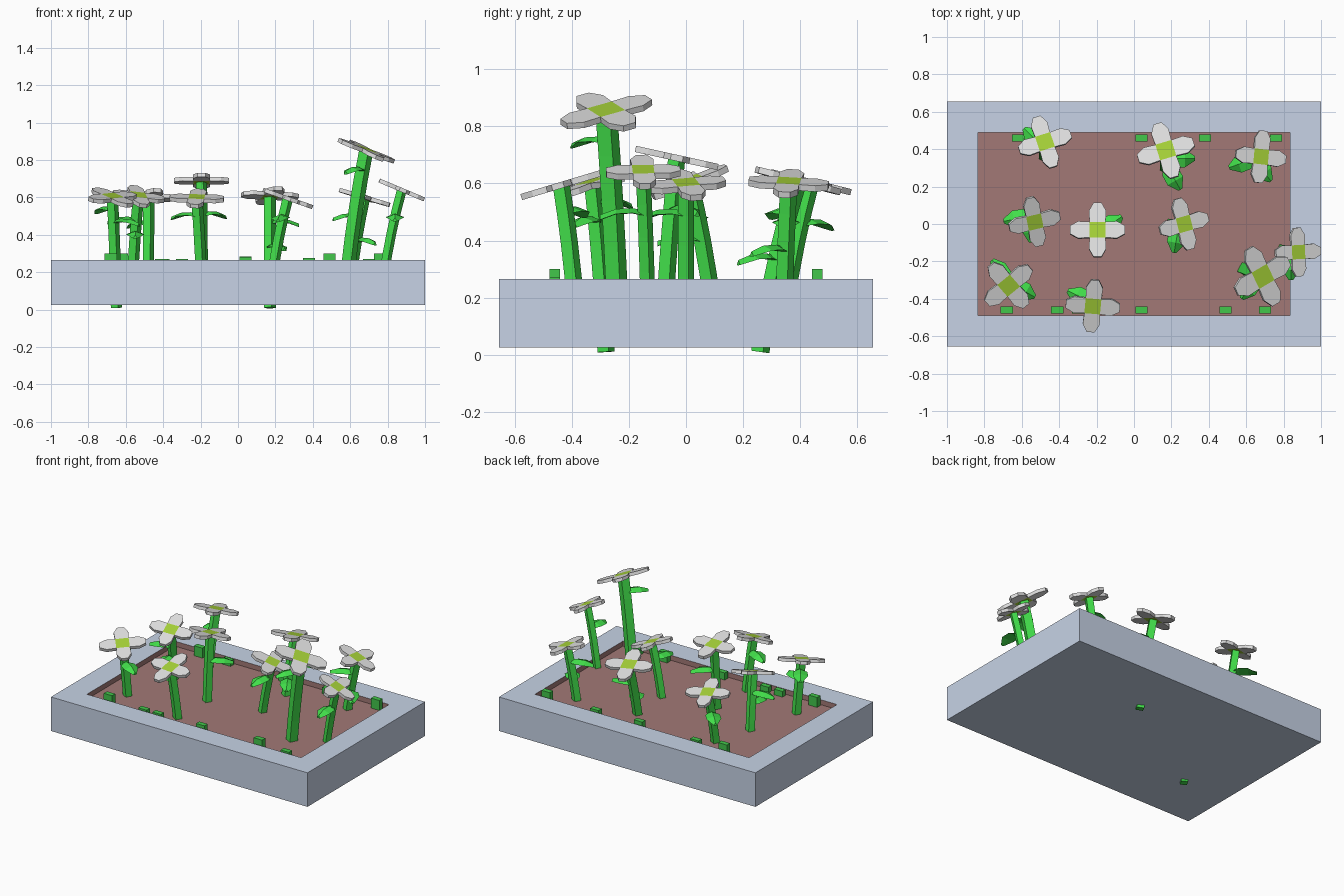
import bpy, bmesh, math
from mathutils import Vector, Matrix

if "Cube" in bpy.data.objects:
    bpy.data.objects.remove(bpy.data.objects["Cube"])

def material(name, rgb):
    m = bpy.data.materials.new(name)
    m.diffuse_color = (*rgb, 1)
    m.use_nodes = True
    m.node_tree.nodes["Principled BSDF"].inputs["Base Color"].default_value = m.diffuse_color
    return m

STONE = material("grey blue stone", (0.57, 0.65, 0.79))
SOIL = material("brown soil", (0.36, 0.19, 0.18))
GREEN = material("leaf green", (0.055, 0.75, 0.07))
SPROUT = material("sprout green", (0.055, 0.57, 0.07))
PETAL = material("pale petal", (0.74, 0.74, 0.74))
CENTRE = material("yellow green centre", (0.38, 0.64, 0.04))
UP = Vector((0, 0, 1))

def finish(bm, name, *mats):
    bmesh.ops.recalc_face_normals(bm, faces=bm.faces)
    me = bpy.data.meshes.new(name)
    bm.to_mesh(me)
    bm.free()
    for m in mats:
        me.materials.append(m)
    ob = bpy.data.objects.new(name, me)
    bpy.context.collection.objects.link(ob)
    return ob

def box(bm, centre, size):
    bmesh.ops.create_cube(bm, size=1, matrix=Matrix.Translation(centre) @ Matrix.Diagonal((*size, 1)))

def prism(bm, pts, thick, mat=0):
    """Closed plate under a list of top outline points."""
    top = [bm.verts.new(p) for p in pts]
    low = [bm.verts.new(Vector(p) - UP * thick) for p in pts]
    n = len(pts)
    fs = [bm.faces.new(top), bm.faces.new(low[::-1])]
    fs += [bm.faces.new((top[i], low[i], low[(i + 1) % n], top[(i + 1) % n])) for i in range(n)]
    for f in fs:
        f.material_index = mat

# Planter: block with inset soil bed
bm = bmesh.new()
box(bm, (0, 0, 0.145), (2, 1.31, 0.24))
top = max(bm.faces, key=lambda f: f.calc_center_median().z)
bmesh.ops.inset_region(bm, faces=[top], thickness=0.165, use_even_offset=True)
top = min((f for f in bm.faces if f.normal.z > .9), key=lambda f: f.calc_center_median().xy.length)
old = set(bm.faces) - {top}
ext = bmesh.ops.extrude_discrete_faces(bm, faces=[top])['faces']
bmesh.ops.translate(bm, verts=ext[0].verts, vec=(0, 0, -0.035))
for f in bm.faces:
    if f not in old:
        f.material_index = 1
finish(bm, "planter", STONE, SOIL)

# Small sprouts along the bed edges: x, y, top z
bm = bmesh.new()
for x, y, z in [(-.62, .46, .30), (-.4, .46, .27), (.04, .46, .285), (.38, .46, .275), (.76, .46, .30),
                (-.68, -.46, .30), (-.41, -.46, .27), (-.3, -.46, .27), (.04, -.46, .28),
                (.49, -.46, .30), (.70, -.46, .27)]:
    box(bm, (x, y, (z + .21) / 2), (.065, .036, z - .21))
finish(bm, "sprouts", SPROUT)

def blossom(bm, pos, rot, r):
    s = r * 0.29
    start = len(bm.verts)
    prism(bm, [(-s, -s, 0), (s, -s, 0), (s, s, 0), (-s, s, 0)], .022, 1)
    half = [(s, s), (.7 * r, s * 1.08), (r, s * .5)]
    pts = [(x, -y, 0) for x, y in half] + [(x, y, 0) for x, y in half[::-1]]
    for k in range(4):
        m = Matrix.Rotation(k * math.pi / 2, 3, 'Z')
        prism(bm, [m @ Vector(p) for p in pts], .022)
    bm.verts.ensure_lookup_table()
    bmesh.ops.transform(bm, matrix=Matrix.Translation(pos) @ rot, verts=bm.verts[start:])

def stem(bm, path, w):
    rings = []
    for p, t in path:
        q = UP.rotation_difference(t)
        rings.append([bm.verts.new(p + q @ Vector((a * w, b * w, 0)))
                      for a, b in ((1, .3), (-.3, 1), (-1, -.3), (.3, -1))])
    for a, b in zip(rings, rings[1:]):
        for i in range(4):
            bm.faces.new((a[i], a[(i + 1) % 4], b[(i + 1) % 4], b[i]))
    bm.faces.new(rings[0][::-1])
    bm.faces.new(rings[-1])

def leaf(bm, pos, angle, size):
    # arched drooping blade, built as cross-sections with a raised midrib
    m = Matrix.Translation(pos) @ Matrix.Rotation(math.radians(angle), 4, 'Z')
    rings = []
    for x, w, z in [(0, .1, 0), (.3, .32, .06), (.7, .33, .04), (1.08, .08, -.1)]:
        pts = [(x, -w, z - .05), (x, 0, z - .06), (x, w, z - .05), (x, 0, z + .07)]
        rings.append([bm.verts.new(m @ (Vector(p) * size)) for p in pts])
    for a, b in zip(rings, rings[1:]):
        for i in range(4):
            bm.faces.new((a[i], a[(i + 1) % 4], b[(i + 1) % 4], b[i]))
    bm.faces.new(rings[0])
    bm.faces.new(rings[-1][::-1])

# Flowers: head, root, face slope, turn, radius, stem half width, leaves (height, angle)
FLOWERS = [
    ((-.476, .44, .615), (-.48, .33, .04), (0, .25), 18, .145, .03, [(.46, 135)]),
    ((.17, .395, .62), (.17, .26, .01), (-.03, .26), 17, .155, .032, [(.46, 0), (.34, -60)]),
    ((.68, .36, .61), (.59, .34, .04), (.3, .03), -6, .14, .03, [(.50, 200), (.37, -50)]),
    ((-.53, .01, .615), (-.57, .11, .04), (.2, -.35), 12, .14, .03, [(.48, 190), (.40, -90)]),
    ((-.195, -.03, .70), (-.19, -.08, .04), (0, .22), 0, .148, .03, [(.51, 35)]),
    ((.27, 0, .605), (.165, 0, .04), (.35, 0), 15, .14, .028, [(.49, -100)]),
    ((-.67, -.33, .61), (-.65, -.28, .01), (.12, -.28), 40, .15, .03, [(.53, 125), (.47, -30)]),
    ((-.22, -.44, .605), (-.19, -.375, .04), (0, -.3), -5, .145, .03, [(.50, 155)]),
    ((.69, -.28, .86), (.57, -.235, .04), (.42, -.08), 28, .17, .038, [(.74, 235)]),
    ((.88, -.15, .65), (.76, -.13, .04), (.42, 0), 3, .13, .026, [(.50, -90)]),
]
for n, (head, root, slope, turn, r, w, leaves) in enumerate(FLOWERS, 1):
    head, root = Vector(head), Vector(root)
    normal = Vector((*slope, 1)).normalized()
    rot = UP.rotation_difference(normal).to_matrix().to_4x4() @ Matrix.Rotation(math.radians(turn), 4, 'Z')
    end = head - normal * .012
    mid = end.lerp(root, .45)
    mid.xy = mid.xy.lerp(root.xy, .35)
    at = lambda t: root * (1 - t) ** 2 + mid * 2 * t * (1 - t) + end * t * t
    tan = lambda t: ((mid - root) * (1 - t) + (end - mid) * t).normalized()
    bm = bmesh.new()
    stem(bm, [(at(k / 5), tan(k / 5)) for k in range(6)], w)
    finish(bm, f"stem_{n}", GREEN)
    bm = bmesh.new()
    for z, angle in leaves:
        t = min((k / 50 for k in range(51)), key=lambda t: abs(at(t).z - z))
        leaf(bm, at(t), angle, .145)
    finish(bm, f"leaves_{n}", GREEN)
    bm = bmesh.new()
    blossom(bm, head, rot, r)
    finish(bm, f"blossom_{n}", PETAL, CENTRE)
